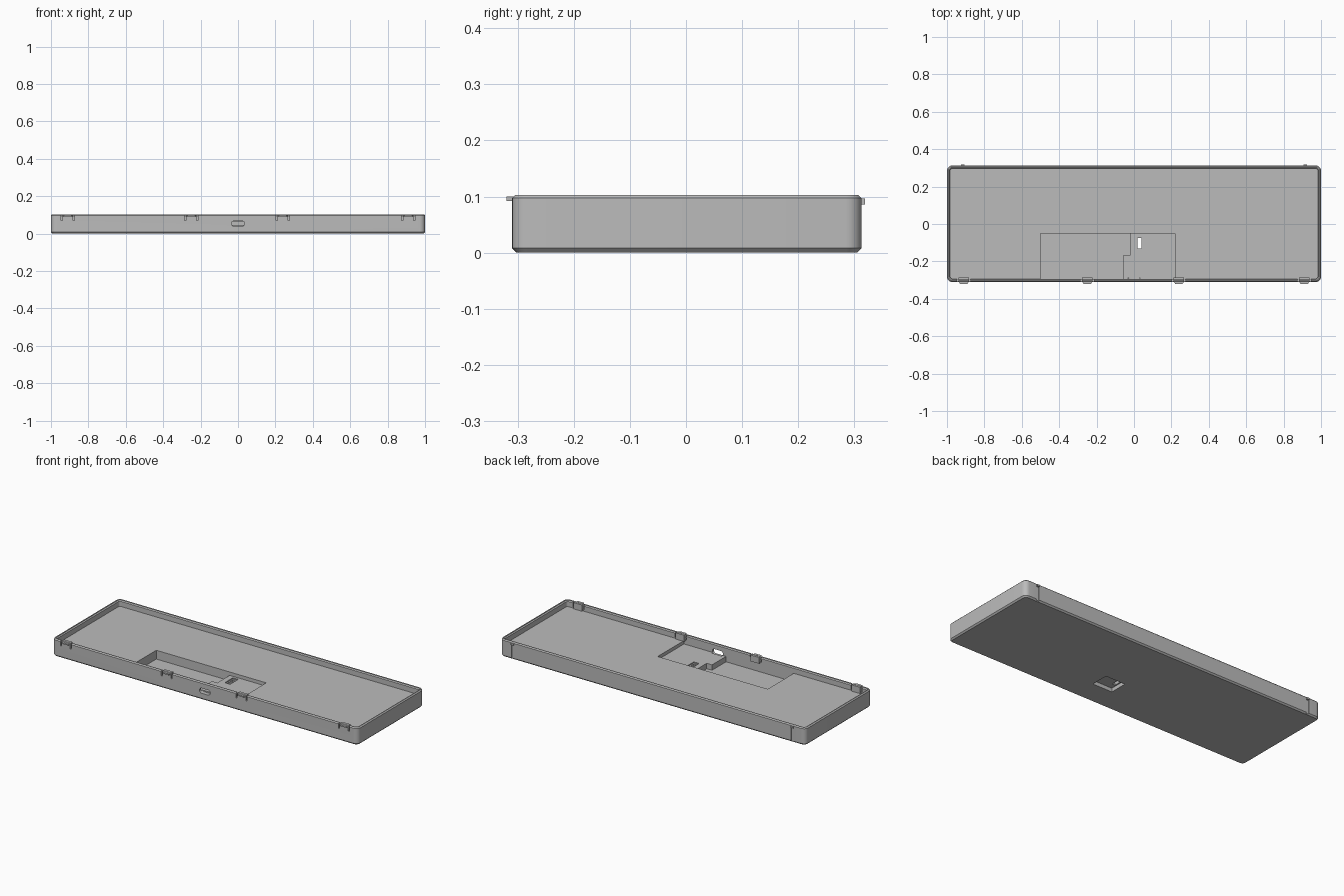
import bpy
import bmesh
import math

if "Cube" in bpy.data.objects:
    bpy.data.objects.remove(bpy.data.objects["Cube"], do_unlink=True)

GREY = (0.5, 0.5, 0.5, 1.0)
mat = bpy.data.materials.new("case_grey")
mat.use_nodes = True
mat.diffuse_color = GREY
mat.node_tree.nodes["Principled BSDF"].inputs["Base Color"].default_value = GREY

FRONT, BACK, TOP = -0.31, 0.313, 0.103
FLOOR, POCKET, SHELF, WALL = 0.065, 0.013, 0.045, 0.017


def loft(name, loops):
    """Closed solid from a stack of equal-sized point loops."""
    bm = bmesh.new()
    rings = [[bm.verts.new(p) for p in loop] for loop in loops]
    n = len(rings[0])
    for a, b in zip(rings, rings[1:]):
        for i in range(n):
            bm.faces.new((a[i], a[(i + 1) % n], b[(i + 1) % n], b[i]))
    bm.faces.new(rings[0][::-1])
    bm.faces.new(rings[-1])
    bmesh.ops.recalc_face_normals(bm, faces=bm.faces)
    mesh = bpy.data.meshes.new(name)
    bm.to_mesh(mesh)
    bm.free()
    mesh.materials.append(mat)
    obj = bpy.data.objects.new(name, mesh)
    bpy.context.collection.objects.link(obj)
    return obj


def outline(inset, radius, z):
    """Rounded rectangle set in from the outside of the case."""
    pts = []
    x, y0, y1 = 1 - inset - radius, FRONT + inset + radius, BACK - inset - radius
    for k, (cx, cy) in enumerate([(x, y1), (-x, y1), (-x, y0), (x, y0)]):
        for s in range(7):
            a = math.pi / 2 * (k + s / 6)
            pts.append((cx + radius * math.cos(a), cy + radius * math.sin(a), z))
    return pts


def prism(name, plan, z0, z1):
    return loft(name, [[(x, y, z) for x, y in plan] for z in (z0, z1)])


def box(name, x0, x1, y0, y1, z0, z1):
    return prism(name, [(x0, y0), (x1, y0), (x1, y1), (x0, y1)], z0, z1)


def cut(target, cutter):
    cutter.hide_render = True
    mod = target.modifiers.new("cut", 'BOOLEAN')
    mod.operation, mod.solver, mod.object = 'DIFFERENCE', 'EXACT', cutter
    bpy.context.view_layer.objects.active = target
    bpy.ops.object.modifier_apply(modifier=mod.name)
    bpy.data.objects.remove(cutter, do_unlink=True)


# Tray body with chamfered bottom and top edges
tray = loft("tray", [outline(0.008, 0.02, 0), outline(0, 0.028, 0.008),
                     outline(0, 0.028, 0.097), outline(0.006, 0.022, TOP)])

# Main cavity, flared at the rim
cut(tray, loft("cavity", [outline(WALL, 0.012, FLOOR), outline(WALL, 0.012, 0.095),
                          outline(0.011, 0.018, 0.1), outline(0.011, 0.018, 0.12)]))

# Electronics pocket: shelf on one side, deeper stepped part on the other
inner = FRONT + WALL - 0.003
cut(tray, box("shelf_pocket", -0.1, 0.22, inner, -0.05, SHELF, FLOOR + 0.02))
cut(tray, prism("deep_pocket", [(-0.5, inner), (-0.055, inner), (-0.055, -0.165),
                                (-0.02, -0.165), (-0.02, -0.05), (-0.5, -0.05)],
                POCKET, FLOOR + 0.021))

# Switch recess underneath, with a slot through to the shelf
cut(tray, box("switch_recess", 0.012, 0.14, -0.165, -0.06, -0.02, 0.022))
cut(tray, box("switch_slot", 0.02, 0.039, -0.13, -0.075, 0.01, 0.06))
cut(tray, box("slot_rebate", 0.012, 0.047, -0.14, -0.065, SHELF - 0.006, 0.06))

# Cable port with rounded ends
port = []
for side in (1, -1):
    for s in range(9):
        a = math.pi * (s / 8 - 0.5)
        port.append((side * (0.021 + 0.014 * math.cos(a)), 0.053 + side * 0.015 * math.sin(a)))
cut(tray, loft("cable_port", [[(x, y, z) for x, z in port] for y in (FRONT - 0.02, inner + 0.01)]))

# Snap tabs along the front wall, each between two slits
for i, x in enumerate((-0.91, -0.25, 0.24, 0.91)):
    for side in (-1, 1):
        sx = x + side * 0.032
        cut(tray, box("slit", sx - 0.004, sx + 0.004, FRONT - 0.02, FRONT + 0.025, 0.071, 0.13))
    prism(f"snap_lip_{i + 1}", [(x - 0.028, FRONT + 0.004), (x - 0.02, FRONT - 0.01),
                                (x + 0.02, FRONT - 0.01), (x + 0.028, FRONT + 0.004)], 0.092, 0.1)
    box(f"snap_tab_{i + 1}", x - 0.028, x + 0.028, FRONT + 0.012, FRONT + 0.024, FLOOR, TOP - 0.001)

# Back wall grooves with small catches at the top
for side, name in ((1, "left"), (-1, "right")):
    x = side * 0.915
    cut(tray, box("groove", x - 0.009, x + 0.009, BACK - 0.004, BACK + 0.02, -0.01, 0.085))
    box(f"{name}_back_catch", x - 0.009, x + 0.009, BACK - 0.008, BACK + 0.006, 0.086, 0.096)

# Smooth the rounded corners, keep the edges sharp
bpy.ops.object.select_all(action='DESELECT')
tray.select_set(True)
bpy.context.view_layer.objects.active = tray
bpy.ops.object.shade_smooth_by_angle(angle=math.radians(30))
